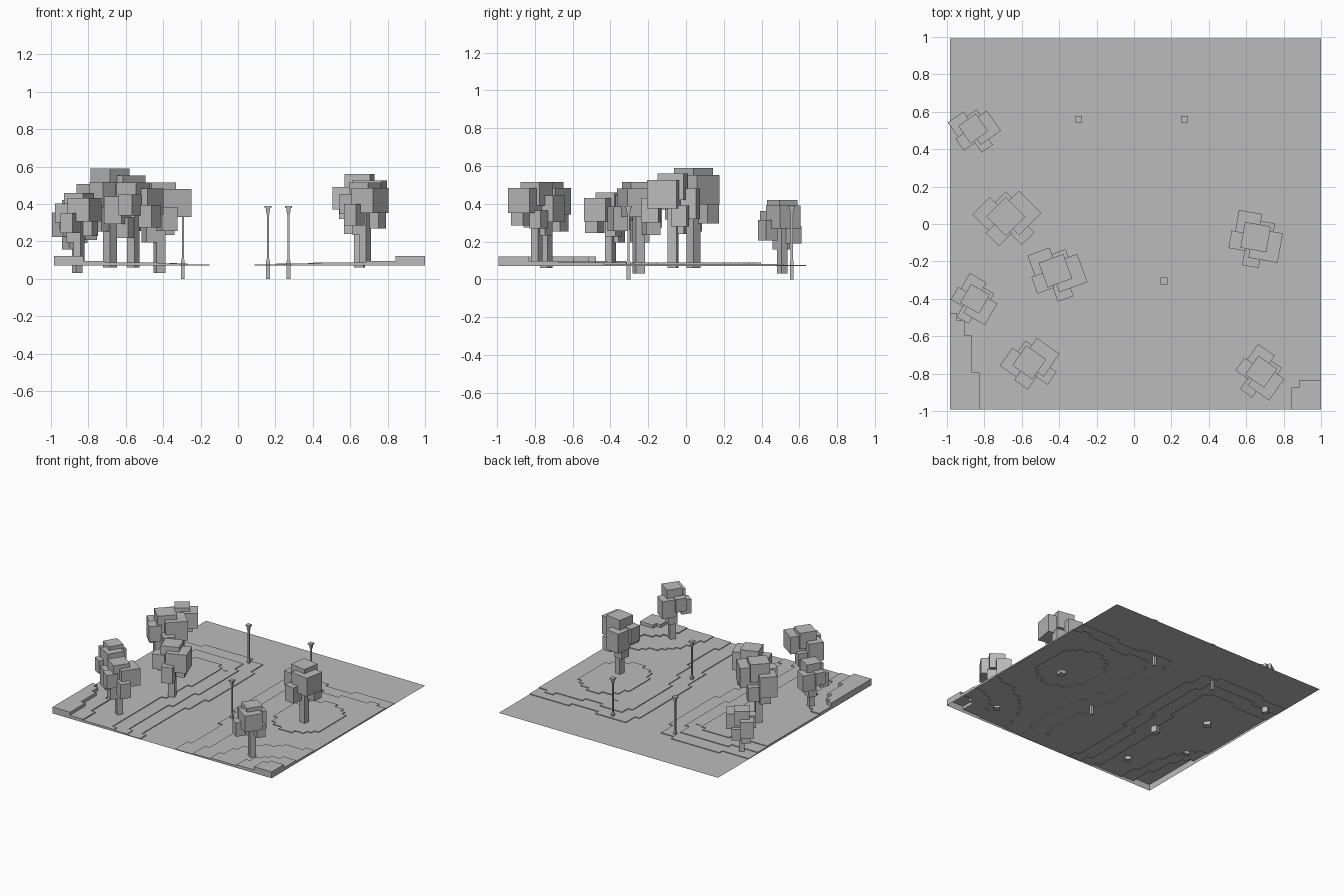
import bpy, bmesh
from math import sin, cos, hypot, radians
from mathutils import Matrix, Vector

cube = bpy.data.objects.get("Cube")
if cube:
    bpy.data.objects.remove(cube)

grey = bpy.data.materials.new("plain grey")
grey.use_nodes = True
grey.diffuse_color = (0.5, 0.5, 0.5, 1)
grey.node_tree.nodes["Principled BSDF"].inputs["Base Color"].default_value = (0.5, 0.5, 0.5, 1)


def finish(name, bm):
    mesh = bpy.data.meshes.new(name)
    bm.to_mesh(mesh)
    bm.free()
    mesh.materials.append(grey)
    obj = bpy.data.objects.new(name, mesh)
    bpy.context.collection.objects.link(obj)
    return obj


def add_box(bm, x, y, z0, z1, sx, sy, taper=1.0):
    """Box between two heights; taper scales the bottom end."""
    m = Matrix.Translation((x, y, (z0 + z1) / 2)) @ Matrix.Diagonal((sx, sy, z1 - z0, 1))
    verts = bmesh.ops.create_cube(bm, size=1, matrix=m)["verts"]
    for v in verts:
        if v.co.z < (z0 + z1) / 2:
            v.co.x = x + (v.co.x - x) * taper
            v.co.y = y + (v.co.y - y) * taper


# Terraced ground: an open sheet of square cells stepped between fixed levels
LEVELS = [0.07, 0.076, 0.082, 0.088, 0.096, 0.122]
N = 50
X0, Y0, CELL = -0.985, -0.9925, 1.985 / 50


def level(i, j):
    x, y = X0 + (i + 0.5) * CELL, Y0 + (j + 0.5) * CELL
    wave = 0.05 * sin(4 * y + 1) + 0.03 * sin(9 * x)
    left = min(-0.16 - x + wave, 0.64 - y + wave)
    right = min(x - 0.14 + wave, 0.6 - y + wave)
    n = 0
    for edge in (left, right):
        n = max(n, (edge > 0) + (edge > 0.14))
    if left > 0.3 or hypot(x - 0.63, (y - 0.02) * 0.8) < 0.23:
        n = 3
    # high front corners
    near, far = hypot(x - 1, y + 1), hypot((x + 1) / 0.17, (y + 1) / 0.52)
    if near < 0.55:
        n = 3
    if near < 0.33 or hypot((x + 1) / 0.28, (y + 1) / 0.7) < 1:
        n = 4
    if near < 0.18 or far < 1:
        n = 5
    return n


def height(i, j):
    inside = 0 <= i < N and 0 <= j < N
    return LEVELS[level(i, j)] if inside else LEVELS[0]


bm = bmesh.new()


def quad(*pts):
    bm.faces.new([bm.verts.new(p) for p in pts])


for i in range(-1, N):
    for j in range(-1, N):
        x, y, h = X0 + i * CELL, Y0 + j * CELL, height(i, j)
        xe, yn = x + CELL, y + CELL
        if i >= 0 and j >= 0:
            quad((x, y, h), (xe, y, h), (xe, yn, h), (x, yn, h))
        # risers towards the next cell on each axis, facing the lower side
        he, hn = height(i + 1, j), height(i, j + 1)
        if j >= 0 and he != h:
            a, b = (yn, y) if he > h else (y, yn)
            lo, hi = sorted((h, he))
            quad((xe, a, lo), (xe, b, lo), (xe, b, hi), (xe, a, hi))
        if i >= 0 and hn != h:
            a, b = (x, xe) if hn > h else (xe, x)
            lo, hi = sorted((h, hn))
            quad((a, yn, lo), (b, yn, lo), (b, yn, hi), (a, yn, hi))
bmesh.ops.remove_doubles(bm, verts=bm.verts, dist=0.0005)
bmesh.ops.dissolve_limit(bm, angle_limit=0.01, verts=bm.verts, edges=bm.edges)
bmesh.ops.triangulate(bm, faces=[f for f in bm.faces if len(f.verts) > 4])
finish("terraced_ground", bm)

# Trees: foliage blocks are (x, y, drop below the top, width, block height)
BLOCKS = [
    (0, 0, 0, 0.14, 0.14),
    (0.06, -0.035, 0.035, 0.16, 0.15),
    (-0.05, 0.065, 0.08, 0.125, 0.16),
    (-0.085, -0.035, 0.07, 0.095, 0.12),
    (0.0, -0.115, 0.13, 0.09, 0.13),
    (-0.04, 0.02, 0.2, 0.08, 0.12),
    (0.05, 0.05, 0.17, 0.08, 0.11),
]
# name, x, y, top, root, size, turn in degrees
TREES = [
    ("back_right", -0.86, 0.51, 0.42, 0.03, 0.82, 35),
    ("middle_right", -0.685, 0.04, 0.59, 0.06, 1.05, 45),
    ("centre", -0.42, -0.25, 0.515, 0.03, 1.0, 20),
    ("side_right", -0.85, -0.4, 0.46, 0.07, 0.83, -30),
    ("front_right", -0.56, -0.74, 0.515, 0.06, 0.93, 55),
    ("side_left", 0.65, -0.07, 0.56, 0.06, 1.0, -10),
    ("front_left", 0.68, -0.79, 0.515, 0.07, 0.88, -35),
]
for name, tx, ty, top, root, size, turn in TREES:
    spin = Matrix.Translation((tx, ty, 0)) @ Matrix.Rotation(radians(turn), 4, "Z")
    crown, trunk = bmesh.new(), bmesh.new()
    for x, y, drop, w, h in BLOCKS:
        z = top - drop * size
        add_box(crown, x * size, y * size, z - h * size, z, w * size, w * size)
    add_box(trunk, 0, 0, root, top - 0.1, 0.05 * size, 0.05 * size)
    for bm, part in ((crown, "foliage"), (trunk, "trunk")):
        bm.transform(spin)
        finish(f"{name}_tree_{part}", bm)

# Lamp posts: footing, slim pole, tapered lantern and flat cap
for k, (x, y) in enumerate([(-0.295, 0.56), (0.27, 0.56), (0.16, -0.305)], 1):
    bm = bmesh.new()
    add_box(bm, x, y, 0.0, 0.095, 0.02, 0.02)
    add_box(bm, x, y, 0.095, 0.11, 0.012, 0.012, 1.6)
    add_box(bm, x, y, 0.11, 0.345, 0.011, 0.011)
    add_box(bm, x, y, 0.345, 0.378, 0.024, 0.024, 0.65)
    add_box(bm, x, y, 0.378, 0.388, 0.036, 0.036)
    finish(f"lamp_post_{k}", bm)

# Small low markers set in the ground
for side, x in (("right", -0.345), ("left", 0.395)):
    bm = bmesh.new()
    add_box(bm, x, 0.335, 0.07, 0.085, 0.04, 0.006)
    finish(f"ground_marker_{side}", bm)
